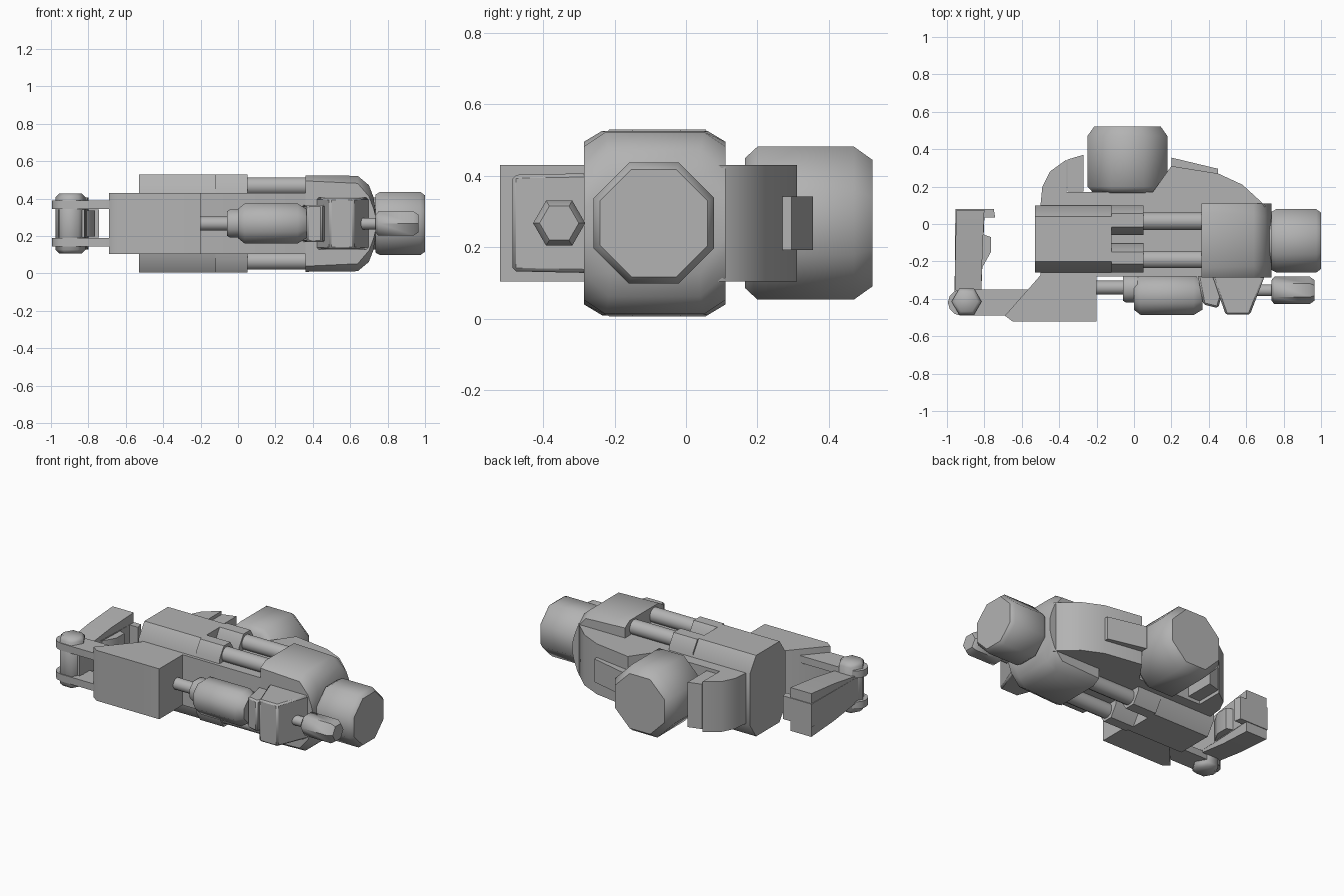
import bpy, bmesh, math
from mathutils import Vector

if bpy.data.objects.get("Cube"):
    bpy.data.objects.remove(bpy.data.objects["Cube"], do_unlink=True)

grey = bpy.data.materials.new("plain grey")
grey.use_nodes = True
grey.diffuse_color = (0.45, 0.45, 0.45, 1)
grey.node_tree.nodes["Principled BSDF"].inputs["Base Color"].default_value = grey.diffuse_color
MID = 0.267


def finish(name, bm, bevel=0, smooth=50):
    bmesh.ops.recalc_face_normals(bm, faces=bm.faces[:])
    mesh = bpy.data.meshes.new(name)
    bm.to_mesh(mesh)
    bm.free()
    mesh.materials.append(grey)
    ob = bpy.data.objects.new(name, mesh)
    bpy.context.collection.objects.link(ob)
    bpy.ops.object.select_all(action="DESELECT")
    ob.select_set(True)
    bpy.context.view_layer.objects.active = ob
    bpy.ops.object.shade_smooth_by_angle(angle=math.radians(smooth))
    if bevel:
        mod = ob.modifiers.new("chamfer", "BEVEL")
        mod.width = bevel
        mod.segments = 1
        mod.limit_method = "ANGLE"
    return ob


def loft(name, rings, bevel=0):
    """Skin a list of equal-length point rings and cap both ends."""
    bm = bmesh.new()
    rows = [[bm.verts.new(p) for p in ring] for ring in rings]
    n = len(rows[0])
    for a, b in zip(rows, rows[1:]):
        for i in range(n):
            bm.faces.new((a[i], a[(i + 1) % n], b[(i + 1) % n], b[i]))
    bm.faces.new(rows[0])
    bm.faces.new(rows[-1])
    return finish(name, bm, bevel)


def plan(name, pts, half, bevel=0):
    """Extrude a top outline evenly above and below the middle height."""
    return loft(name, [[(x, y, MID + s * half) for x, y in pts] for s in (-1, 1)], bevel)


def drum(name, axis, centre, stations, sides=8, turn=0.5):
    """Faceted turned part; stations are (distance along axis, radius)."""
    rings = []
    for t, r in stations:
        ring = []
        for i in range(sides):
            a = (i + turn) * math.tau / sides
            u, v = r * math.cos(a), r * math.sin(a)
            offset = {"x": (t, u, v), "y": (u, t, v), "z": (u, v, t)}[axis]
            ring.append(Vector(centre) + Vector(offset))
        rings.append(ring)
    return loft(name, rings)


def section(x, y0, y1, h, inset, drop):
    """Eight-cornered cross-section of the forearm."""
    return [(x, y0, MID - h + drop), (x, y0 + inset, MID - h), (x, y1 - inset, MID - h),
            (x, y1, MID - h + drop), (x, y1, MID + h - drop), (x, y1 - inset, MID + h),
            (x, y0 + inset, MID + h), (x, y0, MID + h - drop)]


# Forearm shells, above and below the core, split by a groove at the end
loft("forearm_body", [section(x, -0.26, 0.1, 0.262, 0.06, 0.09) for x in (-0.53, -0.12)])
for side, (y0, y1) in {"front": (-0.26, -0.105), "back": (-0.06, 0.1)}.items():
    loft("forearm_prong_" + side,
         [section(x, y0, y1, 0.262, 0.045, 0.07) for x in (-0.12, 0.05)])

# Inner core with rounded rear fairing
plan("core", [(-0.5, -0.28), (0.5, -0.28), (0.7, -0.2), (0.7, 0.1), (0.58, 0.21),
              (0.45, 0.27), (0.2, 0.31), (0.1, 0.17), (-0.36, 0.17), (-0.36, 0.345),
              (-0.45, 0.28), (-0.49, 0.2), (-0.5, 0.1)], 0.163)
plan("rear_fin", [(-0.355, 0.175), (-0.27, 0.175), (-0.27, 0.37), (-0.355, 0.345)], 0.145)
plan("rear_lug", [(0.2, 0.25), (0.45, 0.25), (0.45, 0.295), (0.2, 0.355)], 0.075)

# Four rods linking the forearm and the wrist block
for y in (0.015, -0.19):
    for level, s in (("upper", 1), ("lower", -1)):
        drum(f"rod_{level}_{'back' if y > 0 else 'front'}", "x", (0, y, MID + s * 0.2),
             [(0, 0.048), (0.4, 0.048)], 12)

# Wrist block with a rounded end
loft("wrist_block", [section(x, -0.285, 0.11, h, i, d) for x, h, i, d in (
    (0.36, 0.258, 0.05, 0.03), (0.64, 0.255, 0.06, 0.04), (0.70, 0.205, 0.07, 0.06),
    (0.725, 0.14, 0.07, 0.06), (0.735, 0.07, 0.07, 0.03))])

# Wrist disc
R = 0.169 / math.cos(math.pi / 8)
drum("wrist_neck", "x", (0, -0.09, MID), [(0.7, 0.15), (0.84, 0.15)])
drum("wrist_disc", "x", (0, -0.09, MID),
     [(0.735, R - 0.015), (0.76, R), (0.975, R), (1.0, R - 0.02)])

# Elbow drum
R = 0.214 / math.cos(math.pi / 8)
drum("elbow_drum", "y", (-0.035, 0, MID),
     [(0.165, R - 0.035), (0.2, R), (0.47, R), (0.522, R - 0.04)])

# Front shield and its piston
plan("front_shield", [(-0.69, -0.49), (-0.65, -0.52), (-0.2, -0.52), (-0.2, -0.24),
                      (-0.47, -0.24)], 0.163)
drum("piston_rod", "x", (0, -0.34, MID), [(-0.25, 0.038), (0, 0.038)], 12)
drum("piston_collar", "x", (0, -0.345, MID), [(-0.06, 0.07), (-0.045, 0.08), (0.02, 0.08)])
drum("piston_barrel", "x", (0, -0.38, MID),
     [(0, 0.085), (0.035, 0.115), (0.32, 0.115), (0.365, 0.085)])
plan("piston_mount", [(0.34, -0.27), (0.37, -0.43), (0.45, -0.45), (0.5, -0.27)], 0.1, 0.01)

# Side bracket carrying the small thruster
loft("side_bracket", [
    [(x0, y, MID - h), (x1, y, MID - h), (x1, y, MID + h), (x0, y, MID + h)]
    for x0, x1, y, h in ((0.41, 0.71, -0.25, 0.14), (0.49, 0.62, -0.485, 0.135))], 0.01)
drum("thruster_rod", "x", (0, -0.355, MID), [(0.6, 0.032), (0.76, 0.032)], 12)
drum("thruster", "x", (0, -0.355, MID),
     [(0.735, 0.055), (0.75, 0.073), (0.94, 0.073), (0.965, 0.055)], 6, 0)

# Twin link bars with a pivot at the free end
for level, s in (("upper", 1), ("lower", -1)):
    bar = [(-0.5, -0.35), (-0.5, -0.49)]
    bar += [(-0.925 - 0.07 * math.sin(a), -0.42 - 0.07 * math.cos(a))
            for a in (i * math.pi / 6 for i in range(7))]
    z = MID + s * 0.1
    loft("link_bar_" + level, [[(x, y, z + d) for x, y in bar] for d in (-0.023, 0.023)])
drum("pivot", "z", (-0.895, -0.415, MID),
     [(-0.16, 0.06), (-0.14, 0.08), (0.14, 0.08), (0.16, 0.06)], 6, 0)

# Swinging claw with an inner knob
plan("claw", [(-0.96, -0.45), (-0.955, 0.08), (-0.75, 0.08), (-0.742, 0.035),
              (-0.8, 0.035), (-0.82, -0.45)], 0.075)
loft("claw_spine", [
    [(x0, y, MID - h), (x1, y, MID - h), (x1, y, MID + h), (x0, y, MID + h)]
    for x0, x1, y, h in ((-0.96, -0.82, -0.45, 0.075), (-0.955, -0.81, -0.15, 0.12),
                         (-0.95, -0.8, 0.075, 0.14))])
plan("claw_knob", [(-0.85, -0.25), (-0.81, -0.23), (-0.765, -0.15), (-0.765, -0.07),
                   (-0.85, -0.04)], 0.07)
